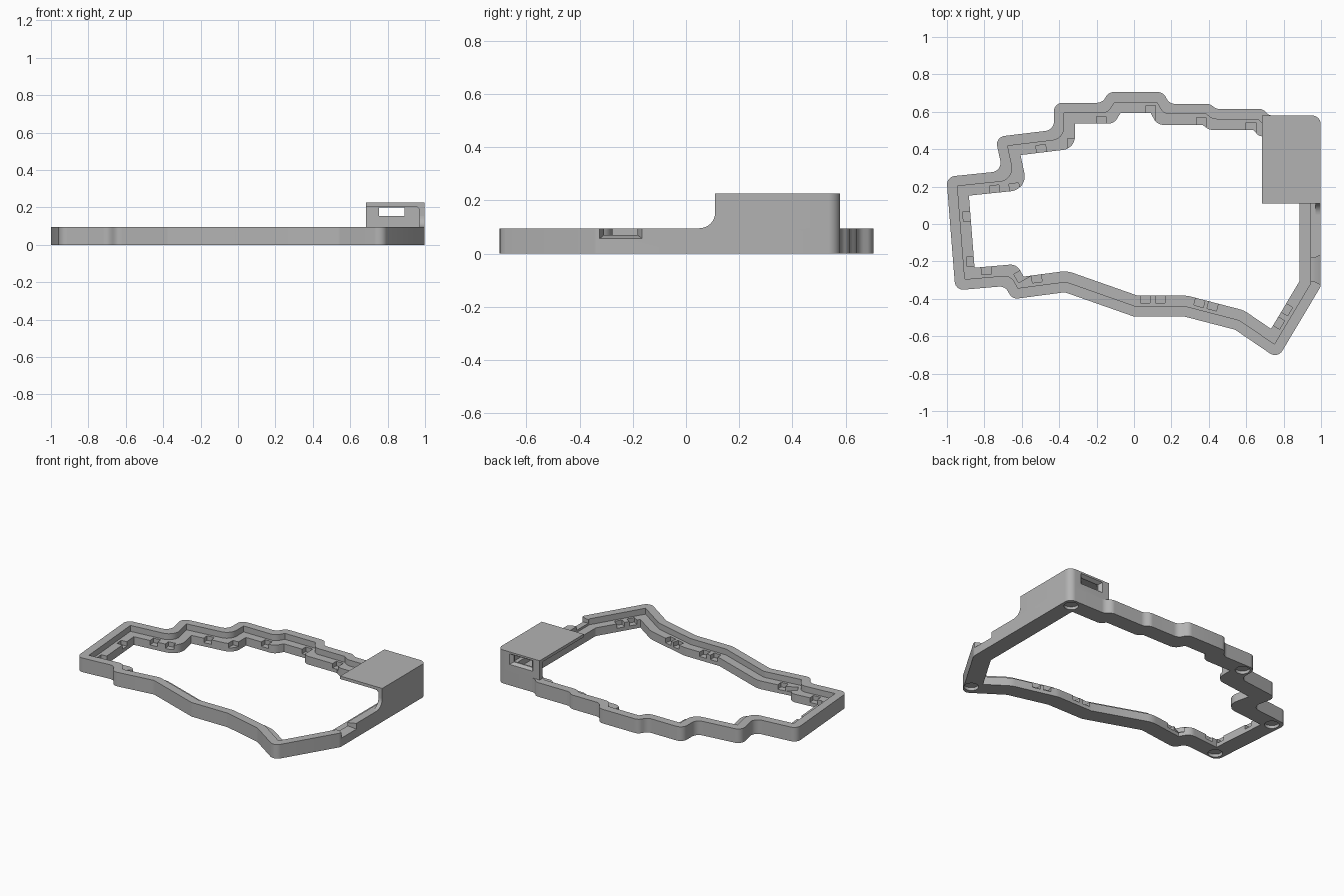
import bpy, bmesh, math
from mathutils import Vector, Matrix

if "Cube" in bpy.data.objects:
    bpy.data.objects.remove(bpy.data.objects["Cube"])

RIM_TOP, LEDGE_TOP, COVER_TOP = 0.095, 0.055, 0.225
RIM, WIDTH = 0.055, 0.112

grey = bpy.data.materials.new("plain grey")
grey.use_nodes = True
grey.diffuse_color = (0.45, 0.45, 0.45, 1)
grey.node_tree.nodes["Principled BSDF"].inputs["Base Color"].default_value = (0.45, 0.45, 0.45, 1)

# Outer outline of the frame, clockwise from the left back corner
OUTLINE = [Vector(p) for p in (
    (-1.003, .252), (-.703, .283), (-.742, .465), (-.428, .503), (-.428, .648),
    (-.17, .648), (-.135, .705), (.155, .705), (.19, .642), (.405, .642),
    (.44, .615), (.69, .615), (.72, .58), (.998, .58), (.998, -.335),
    (.768, -.72), (.54, -.565), (.27, -.495), (0, -.495), (-.37, -.365),
    (-.65, -.402), (-.69, -.332), (-.955, -.355))]


def inset(points, dist):
    """Move every side of a clockwise outline inward."""
    out = []
    for i, p in enumerate(points):
        a = (p - points[i - 1]).normalized()
        b = (points[(i + 1) % len(points)] - p).normalized()
        na, nb = Vector((a.y, -a.x)), Vector((b.y, -b.x))
        out.append(p + (na + nb) * dist / (1 + na.dot(nb)))
    return out


def rounded(points, convex, concave, steps=6):
    """Replace the corners by arcs, limited by the side lengths."""
    out = []
    for i, p in enumerate(points):
        a, b = points[i - 1] - p, points[(i + 1) % len(points)] - p
        radius = convex if a.cross(b) > 0 else concave
        half = (math.pi - a.angle(b)) / 2
        t = min(radius * math.tan(half), .47 * a.length, .47 * b.length)
        if t < .002:
            out.append(p)
            continue
        s, e = p + a.normalized() * t, p + b.normalized() * t
        r = t / math.tan(half)
        centre = p + (a.normalized() + b.normalized()).normalized() * (r / math.cos(half))
        for k in range(steps + 1):
            d = s.lerp(e, k / steps) - centre
            out.append(centre + d.normalized() * r)
    return out


def make_object(name, bm):
    bmesh.ops.recalc_face_normals(bm, faces=bm.faces)
    mesh = bpy.data.meshes.new(name)
    bm.to_mesh(mesh)
    bm.free()
    mesh.materials.append(grey)
    obj = bpy.data.objects.new(name, mesh)
    bpy.context.collection.objects.link(obj)
    return obj


def loft(name, lower, upper):
    """Solid between two matching loops of 3D points."""
    bm = bmesh.new()
    lo, up = [bm.verts.new(p) for p in lower], [bm.verts.new(p) for p in upper]
    bm.faces.new(lo)
    bm.faces.new(up)
    for i in range(len(lo)):
        bm.faces.new((lo[i - 1], lo[i], up[i], up[i - 1]))
    return make_object(name, bm)


def prism(name, points, z0, z1):
    return loft(name, [(p[0], p[1], z0) for p in points], [(p[0], p[1], z1) for p in points])


def cut(obj, cutter):
    cutter.hide_render = True
    mod = obj.modifiers.new("cut", "BOOLEAN")
    mod.operation, mod.solver, mod.object = "DIFFERENCE", "EXACT", cutter
    bpy.context.view_layer.objects.active = obj
    bpy.ops.object.modifier_apply(modifier=mod.name)
    bpy.data.objects.remove(cutter)


def rect(u0, u1, v0, v1):
    return [(u0, v0), (u1, v0), (u1, v1), (u0, v1)]


# Frame: tall rim with a lower ledge inside it
inner = inset(OUTLINE, WIDTH)
frame = prism("frame", rounded(OUTLINE, .045, .05), 0, RIM_TOP)
cut(frame, prism("ledge_cutter", rounded(inset(OUTLINE, RIM), 0, .07), LEDGE_TOP, 1))
cut(frame, prism("opening_cutter", rounded(inner, 0, .14), -1, 1))

# Small clip pockets along the inner edge of the ledge
for spot in ((-.9, .04), (-.745, .18), (-.645, .24), (-.495, .39), (-.34, .43),
             (-.175, .545), (.09, .60), (.36, .54), (.625, .51), (-.87, -.2),
             (-.79, -.245), (-.61, -.28), (-.52, -.29), (.06, -.39), (.14, -.39),
             (.35, -.42), (.42, -.44), (.775, -.53), (.82, -.46)):
    spot, best = Vector(spot), None
    for i, p in enumerate(inner):
        side = p - inner[i - 1]
        t = max(0, min(1, (spot - inner[i - 1]).dot(side) / side.length_squared))
        near = inner[i - 1] + side * t
        if best is None or (near - spot).length < best[0]:
            best = ((near - spot).length, near, math.atan2(side.y, side.x))
    pocket = prism("pocket_cutter", rect(-.026, .026, -.04, .04), LEDGE_TOP - .03, LEDGE_TOP + .02)
    pocket.data.transform(Matrix.Translation(best[1].to_3d()) @ Matrix.Rotation(best[2], 4, "Z"))
    cut(frame, pocket)

# Round foot recesses underneath the corners
for x, y in ((.935, .518), (-.37, .59), (-.935, .195), (-.895, -.295), (.768, -.63)):
    circle = [(x + .045 * math.cos(k * math.tau / 32), y + .045 * math.sin(k * math.tau / 32))
              for k in range(32)]
    cut(frame, prism("foot_cutter", circle, -.1, .02))

# Flared notch in the right rim
cut(frame, loft("notch_cutter", [(.92, u, v) for u, v in rect(-.308, -.182, .07, .2)],
                [(1.01, u, v) for u, v in rect(-.308, -.182, .07, .2)]))
cut(frame, loft("notch_flare_cutter", [(.965, u, v) for u, v in rect(-.308, -.182, .07, .2)],
                [(1.001, u, v) for u, v in rect(-.326, -.164, .055, .2)]))

# Raised cover, open towards the front and the left
cover = prism("cover", rounded([Vector(p) for p in ((.685, .11), (.685, .58), (.998, .58), (.998, .11))],
                               0, 0)[:2]
              + rounded([Vector(p) for p in ((.685, .11), (.685, .58), (.998, .58), (.998, .11))],
                        .045, 0)[14:21] + [Vector((.998, .11))], RIM_TOP, COVER_TOP)
cavity = [(.5, 0), (.97, 0), (.97, .19), (.955, .205), (.5, .205)]
cut(cover, loft("cavity_cutter", [(x, 0, z) for x, z in cavity], [(x, .55, z) for x, z in cavity]))
port = rect(.755, .89, .155, .2)
cut(cover, loft("port_cutter", [(x, .5, z) for x, z in port], [(x, .6, z) for x, z in port]))
cut(cover, loft("port_flare_cutter", [(x, .56, z) for x, z in port],
                [(x, .581, z) for x, z in rect(.735, .91, .14, .213)]))

# Curved gusset joining the cover's side wall to the rim
gusset = [(.11, RIM_TOP)] + [(.05 + .06 * math.sin(a), RIM_TOP + .06 * (1 - math.cos(a)))
                             for a in (k * math.pi / 16 for k in range(9))]
side_gusset = loft("side_gusset", [(.97, y, z) for y, z in gusset], [(.998, y, z) for y, z in gusset])

# Smooth the rounded corners, keep the edges crisp
for obj in (frame, cover, side_gusset):
    bpy.ops.object.select_all(action="DESELECT")
    obj.select_set(True)
    bpy.context.view_layer.objects.active = obj
    bpy.ops.object.shade_smooth_by_angle(angle=math.radians(30))
